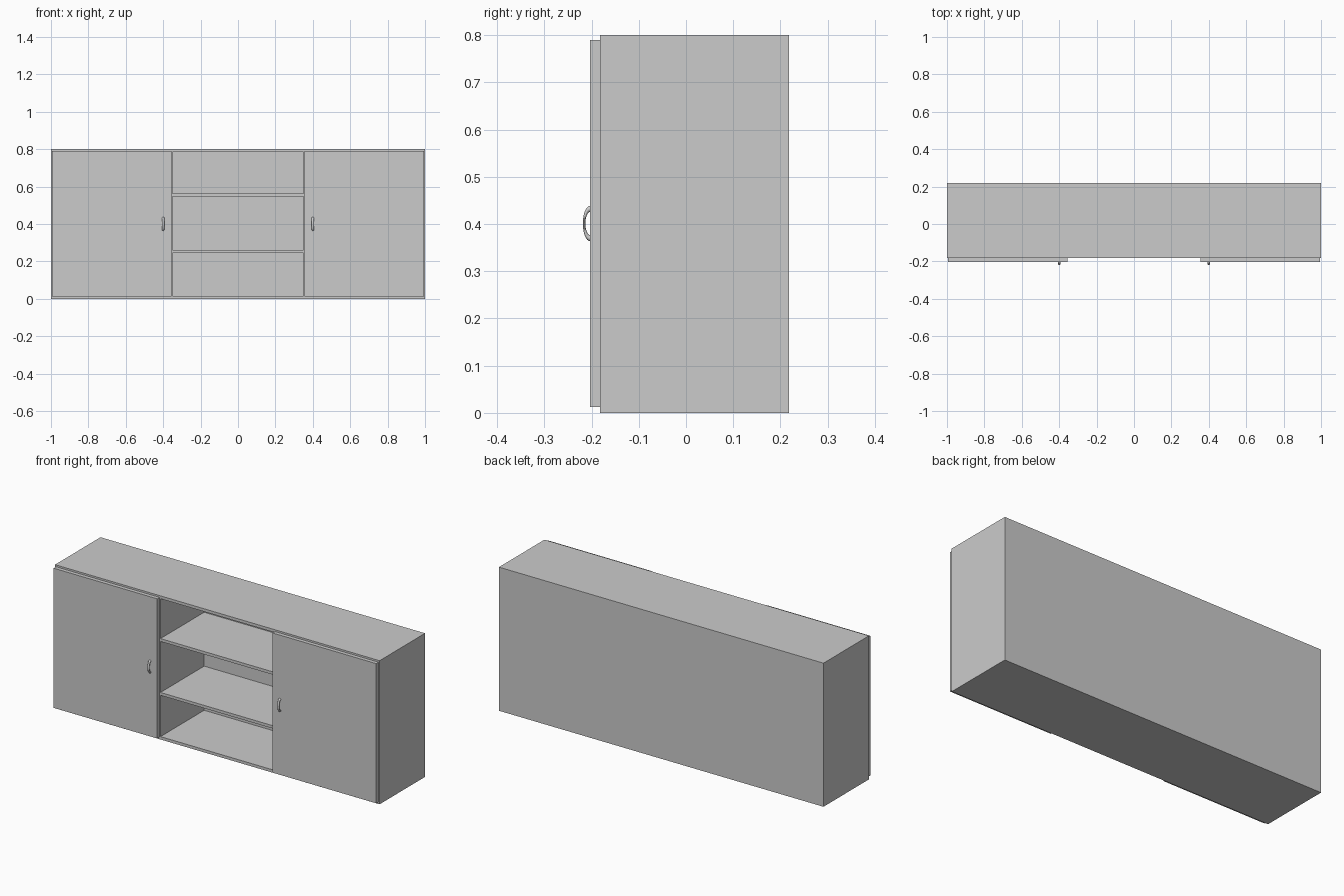
import bpy, bmesh, math
from mathutils import Matrix

if "Cube" in bpy.data.objects:
    bpy.data.objects.remove(bpy.data.objects["Cube"])

FRONT, BACK = -0.182, 0.218      # carcass depth range
DOOR_FRONT = -0.203
T = 0.016                        # board thickness
H = 0.8


def box(name, x, y, z):
    """Board spanning the given (min, max) ranges."""
    bm = bmesh.new()
    size = [b - a for a, b in (x, y, z)]
    mid = [(a + b) / 2 for a, b in (x, y, z)]
    bmesh.ops.create_cube(bm, size=1, matrix=Matrix.Translation(mid) @ Matrix.Diagonal((*size, 1)))
    return add(name, bm)


def add(name, bm):
    me = bpy.data.meshes.new(name)
    bm.to_mesh(me)
    bm.free()
    ob = bpy.data.objects.new(name, me)
    bpy.context.collection.objects.link(ob)
    return ob


def handle(name, cx, cz=0.401, major=0.031, minor=0.0065, squash=0.41, arc=24, sides=12):
    """Flattened half-ring pull, standing out from the door face."""
    bm = bmesh.new()
    rings = []
    for i in range(arc + 1):
        a = math.pi * i / arc
        ring = []
        for j in range(sides):
            b = 2 * math.pi * j / sides
            r = major + minor * math.cos(b)
            ring.append(bm.verts.new((cx + minor * math.sin(b),
                                      DOOR_FRONT - squash * r * math.sin(a),
                                      cz + r * math.cos(a))))
        rings.append(ring)
    for r0, r1 in zip(rings, rings[1:]):
        for j in range(sides):
            k = (j + 1) % sides
            bm.faces.new((r0[j], r0[k], r1[k], r1[j]))
    bm.faces.new(rings[0])
    bm.faces.new(rings[-1])
    bmesh.ops.recalc_face_normals(bm, faces=bm.faces)
    for f in bm.faces:
        f.smooth = len(f.verts) == 4
    return add(name, bm)


# Carcass
box("top_panel", (-1, 1), (FRONT, BACK), (H - T, H))
box("bottom_panel", (-1, 1), (FRONT, BACK), (0, T))
box("back_panel", (-1 + T, 1 - T), (BACK - T, BACK), (T, H - T))

# Sides, dividers, doors and pulls, mirrored left and right
for label, s in (("left", -1), ("right", 1)):
    def span(a, b):
        return tuple(sorted((s * a, s * b)))
    box(label + "_side", span(1 - T, 1), (FRONT, BACK), (T, H - T))
    box(label + "_divider", span(0.35, 0.35 + T), (FRONT, BACK - T), (T, H - T))
    box(label + "_door", span(0.356, 0.994), (DOOR_FRONT, FRONT), (0.012, 0.79))
    handle(label + "_handle", s * 0.4)

# Open middle shelves
for label, z in (("lower", 0.246), ("upper", 0.546)):
    box(label + "_shelf", (-0.35, 0.35), (FRONT, BACK - T), (z, z + T))
